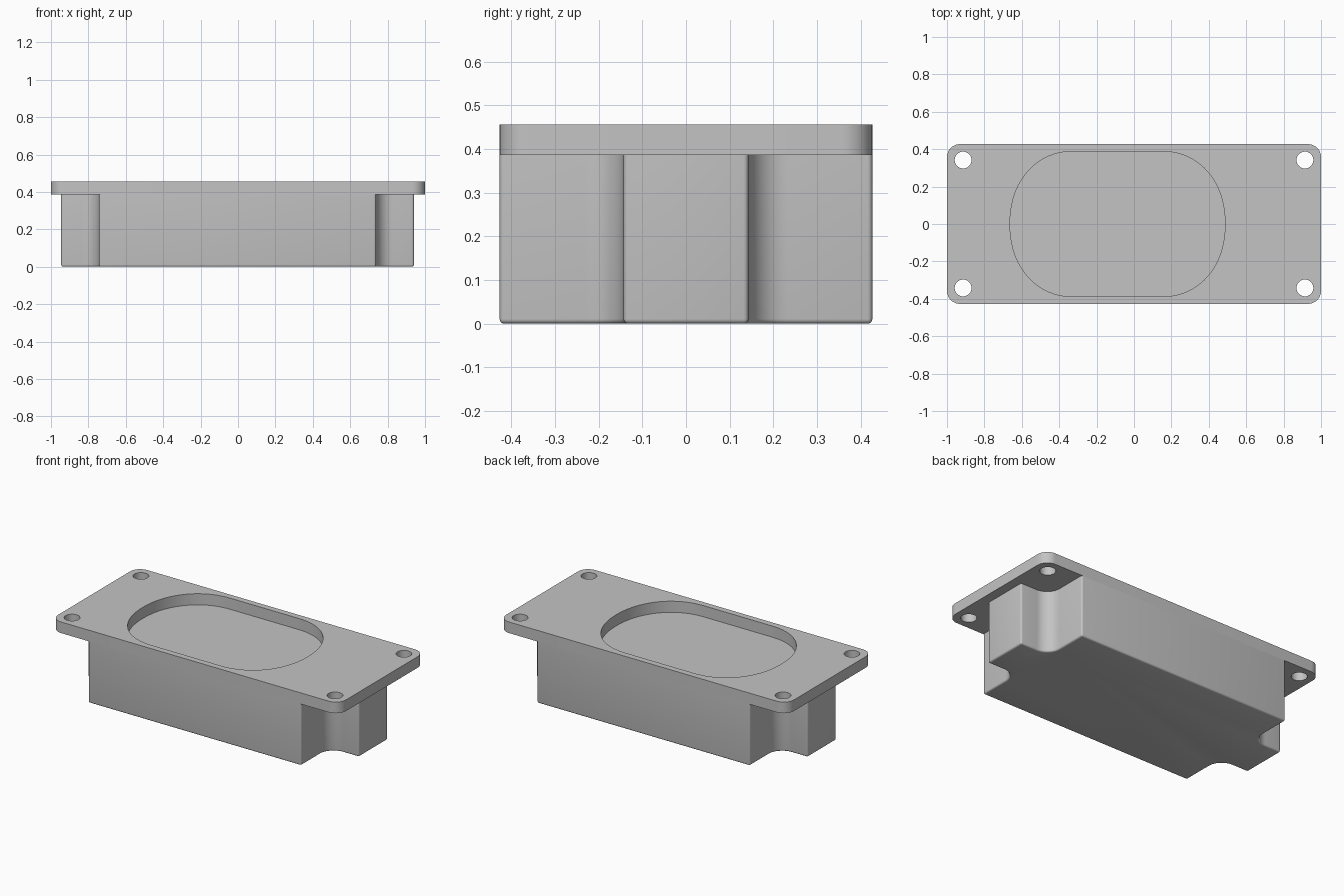
import bpy, bmesh
from math import sin, cos, pi

cube = bpy.data.objects.get("Cube")
if cube:
    bpy.data.objects.remove(cube)

grey = bpy.data.materials.new("plain grey")
grey.use_nodes = True
colour = (0.55, 0.55, 0.55, 1)
grey.diffuse_color = colour
grey.node_tree.nodes["Principled BSDF"].inputs["Base Color"].default_value = colour

PLATE_X, PLATE_Y = 1.0, 0.427
PLATE_BOTTOM, PLATE_TOP = 0.387, 0.457


def arc(cx, cy, rx, ry, start, end, steps, power=1.0):
    """Points along an elliptical arc; power below 1 squares it off."""
    def shape(v):
        return (1 if v >= 0 else -1) * abs(v) ** power
    angles = [start + (end - start) * i / steps for i in range(steps + 1)]
    return [(cx + rx * shape(cos(a)), cy + ry * shape(sin(a))) for a in angles]


def rounded_outline(cx, hx, hy, rx, ry, steps, power=1.0):
    """Rectangle outline with elliptical corners."""
    points = []
    for k, (sx, sy) in enumerate([(1, 1), (-1, 1), (-1, -1), (1, -1)]):
        points += arc(cx + sx * (hx - rx), sy * (hy - ry), rx, ry,
                      k * pi / 2, (k + 1) * pi / 2, steps, power)
    return points


def finish(obj):
    obj.data.materials.clear()
    obj.data.materials.append(grey)
    bpy.ops.object.select_all(action='DESELECT')
    obj.select_set(True)
    bpy.context.view_layer.objects.active = obj
    bpy.ops.object.shade_smooth_by_angle(angle=pi / 6)


# Flange plate: rounded outline with an oval window and four screw holes
loops = [rounded_outline(0, PLATE_X, PLATE_Y, 0.07, 0.07, 10),
         rounded_outline(-0.088, 0.575, 0.388, 0.34, 0.387, 20, 0.94)]
for sx in (-1, 1):
    for sy in (-1, 1):
        loops.append(arc(sx * 0.914, sy * 0.342, 0.045, 0.045, 0, 2 * pi, 32)[:-1])

curve = bpy.data.curves.new("flange_outline", 'CURVE')
curve.dimensions = '2D'
curve.fill_mode = 'BOTH'
curve.extrude = (PLATE_TOP - PLATE_BOTTOM) / 2
for loop in loops:
    spline = curve.splines.new('POLY')
    spline.points.add(len(loop) - 1)
    for p, (x, y) in zip(spline.points, loop):
        p.co = (x, y, 0, 1)
    spline.use_cyclic_u = True
plate = bpy.data.objects.new("flange_plate", curve)
bpy.context.collection.objects.link(plate)
plate.location.z = (PLATE_TOP + PLATE_BOTTOM) / 2
bpy.context.view_layer.objects.active = plate
plate.select_set(True)
bpy.ops.object.convert(target='MESH')
plate = bpy.context.object
bm = bmesh.new()
bm.from_mesh(plate.data)
bmesh.ops.remove_doubles(bm, verts=bm.verts, dist=1e-5)
bmesh.ops.recalc_face_normals(bm, faces=bm.faces)
bm.to_mesh(plate.data)
bm.free()
finish(plate)

# Body: block with a notch at each corner, each with a rounded inner corner
END_X, NOTCH_X, NOTCH_Y, FILLET = 0.943, 0.74, 0.143, 0.09
quarter = [(END_X, NOTCH_Y)]
quarter += arc(NOTCH_X + FILLET, NOTCH_Y + FILLET, FILLET, FILLET, 1.5 * pi, pi, 10)
quarter += [(NOTCH_X, PLATE_Y)]
mirrored = [(-x, y) for x, y in reversed(quarter)]
half = quarter + mirrored
outline = half + [(x, -y) for x, y in reversed(half)]

bm = bmesh.new()
base = bm.faces.new([bm.verts.new((x - 0.0025, y, 0)) for x, y in outline])
bmesh.ops.recalc_face_normals(bm, faces=[base])
walls = bmesh.ops.extrude_face_region(bm, geom=[base])
bmesh.ops.translate(bm, vec=(0, 0, PLATE_BOTTOM),
                    verts=[v for v in walls["geom"] if isinstance(v, bmesh.types.BMVert)])
bmesh.ops.recalc_face_normals(bm, faces=bm.faces)
# Soften the lower rim and the outer upright corners
soft = [e for e in bm.edges
        if all(v.co.z < 0.001 for v in e.verts)
        or (abs(e.verts[0].co.z - e.verts[1].co.z) > 0.1 and e.calc_face_angle(0) > 1)]
bmesh.ops.bevel(bm, geom=soft, offset=0.011, offset_type='OFFSET', segments=4,
                profile=0.5, affect='EDGES', clamp_overlap=True)
mesh = bpy.data.meshes.new("housing_body")
bm.to_mesh(mesh)
bm.free()
body = bpy.data.objects.new("housing_body", mesh)
bpy.context.collection.objects.link(body)
finish(body)
